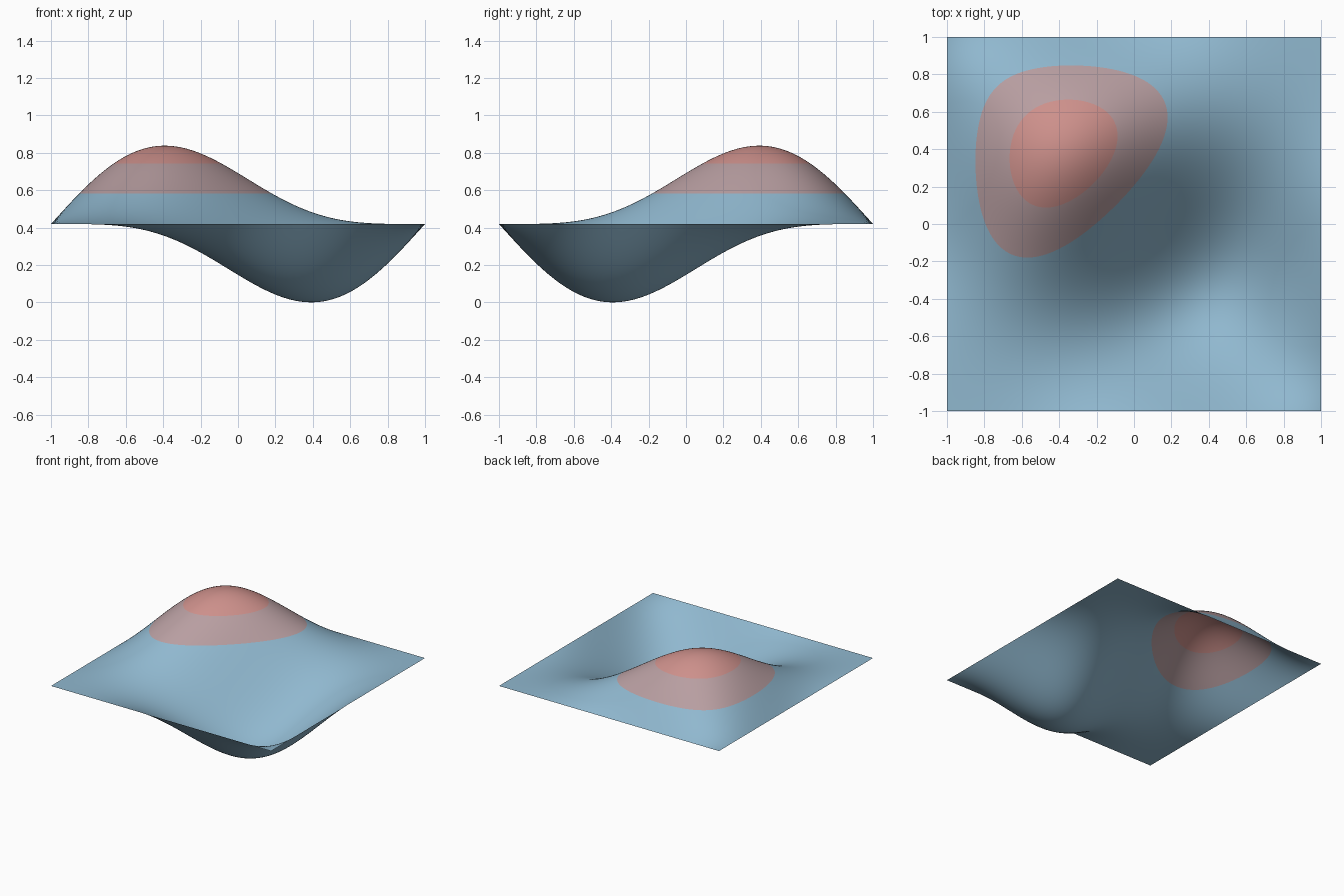
import bpy
import bmesh
from math import sin, cos, pi

cube = bpy.data.objects.get("Cube")
if cube:
    bpy.data.objects.remove(cube, do_unlink=True)

REST = 0.419             # height of the flat square rim
AMPLITUDE = 0.272
BANDS = (0.583, 0.742)   # heights where the colour changes
SEGMENTS = 140


def material(name, colour):
    mat = bpy.data.materials.new(name)
    mat.use_nodes = True
    rgba = (*colour, 1)
    mat.diffuse_color = rgba
    bsdf = mat.node_tree.nodes["Principled BSDF"]
    bsdf.inputs["Base Color"].default_value = rgba
    bsdf.inputs["Roughness"].default_value = 0.7
    return mat


def height(x, y):
    # Two crossed waves: a crest at back right, a trough at front left
    wave = cos(pi * x / 2) * sin(pi * y) - sin(pi * x) * cos(pi * y / 2)
    return REST + AMPLITUDE * wave


# Wave sheet: a fine grid lifted by the height function
bm = bmesh.new()
bmesh.ops.create_grid(bm, x_segments=SEGMENTS, y_segments=SEGMENTS, size=1)
for v in bm.verts:
    v.co.z = height(v.co.x, v.co.y)

# Colour bands: cut level contours so the borders are clean
for level in BANDS:
    bmesh.ops.bisect_plane(bm, geom=bm.verts[:] + bm.edges[:] + bm.faces[:],
                           dist=1e-5, plane_co=(0, 0, level),
                           plane_no=(0, 0, 1))
for face in bm.faces:
    z = face.calc_center_median().z
    face.material_index = sum(z > level for level in BANDS)
    face.smooth = True

mesh = bpy.data.meshes.new("wave_sheet")
bm.to_mesh(mesh)
bm.free()
mesh.materials.append(material("soft_blue", (0.279, 0.479, 0.624)))
mesh.materials.append(material("dusty_mauve", (0.479, 0.342, 0.356)))
mesh.materials.append(material("coral_pink", (0.610, 0.279, 0.258)))

sheet = bpy.data.objects.new("wave_sheet", mesh)
bpy.context.collection.objects.link(sheet)
